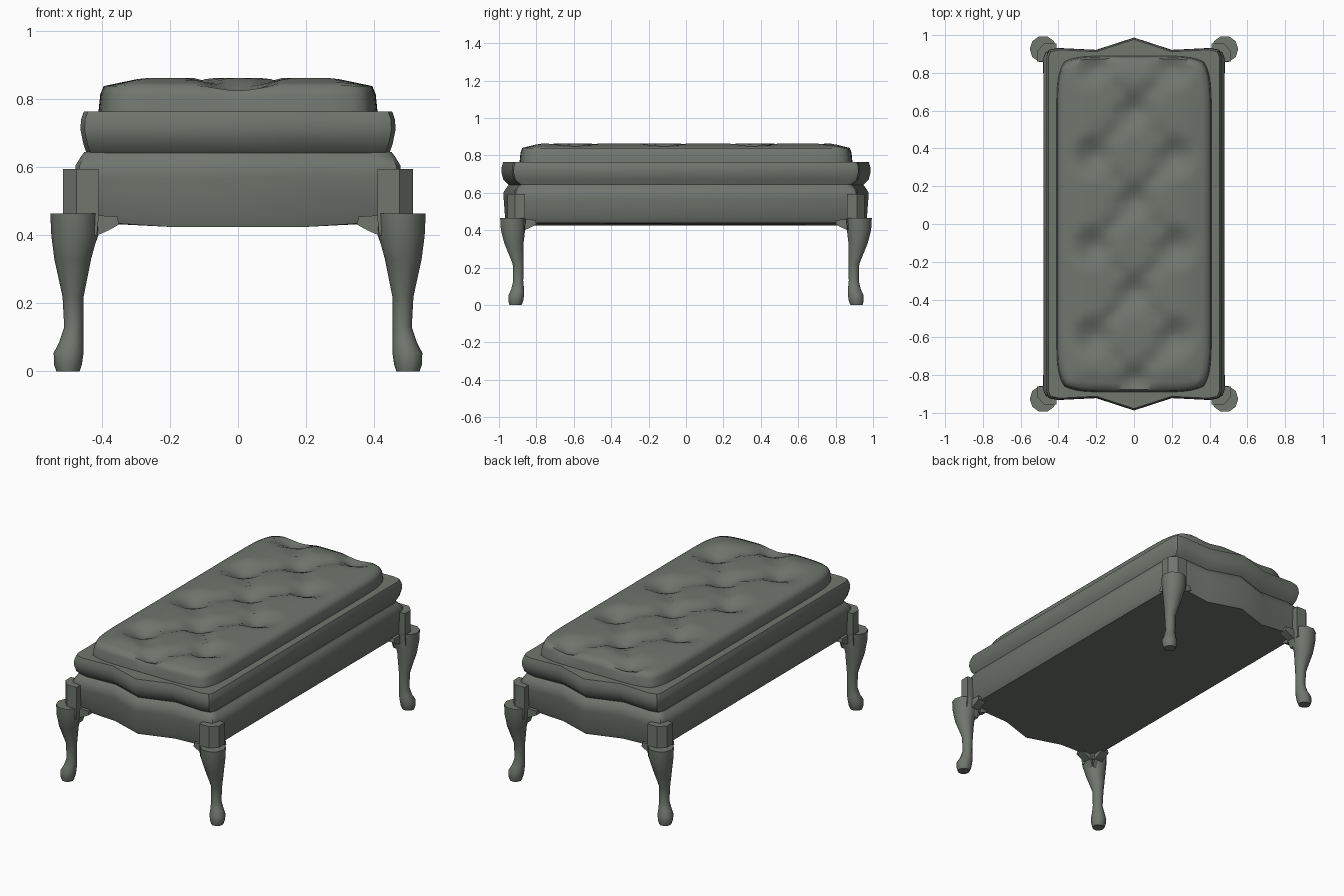
import bpy, bmesh, math
from mathutils import Vector

if "Cube" in bpy.data.objects:
    bpy.data.objects.remove(bpy.data.objects["Cube"])

mat = bpy.data.materials.new("grey_green")
mat.diffuse_color = (0.16, 0.18, 0.155, 1)
mat.use_nodes = True
mat.node_tree.nodes["Principled BSDF"].inputs["Base Color"].default_value = mat.diffuse_color


def finish(name, bm, angle=40, mirror=False):
    bmesh.ops.recalc_face_normals(bm, faces=bm.faces)
    me = bpy.data.meshes.new(name)
    bm.to_mesh(me)
    bm.free()
    ob = bpy.data.objects.new(name, me)
    bpy.context.collection.objects.link(ob)
    me.materials.append(mat)
    bpy.ops.object.select_all(action='DESELECT')
    ob.select_set(True)
    bpy.context.view_layer.objects.active = ob
    bpy.ops.object.shade_smooth_by_angle(angle=math.radians(angle))
    if mirror:
        m = ob.modifiers.new("mirror", 'MIRROR')
        m.use_axis = (True, True, False)
        m.use_mirror_merge = False
    return ob


def loft(bm, rings):
    rows = [[bm.verts.new(p) for p in r] for r in rings]
    n = len(rows[0])
    for a, b in zip(rows, rows[1:]):
        for i in range(n):
            j = (i + 1) % n
            bm.faces.new((a[i], a[j], b[j], b[i]))
    bm.faces.new(rows[0][::-1])
    bm.faces.new(rows[-1])


def outline(z, hw, y, drop=0.0):
    # rectangle with a shallow pointed bow on both short ends
    q = [(0, y + .065, z - drop), (.2, y, z - drop), (hw - .06, y + .01, z),
         (hw - .012, y, z), (hw, y - .03, z)]
    right = q + [(a, -b, c) for a, b, c in reversed(q)]
    return right + [(-a, b, c) for a, b, c in reversed(right[1:-1])]


# Apron frame
bm = bmesh.new()
loft(bm, [outline(.438, .455, .89, .013), outline(.47, .472, .902, .008),
          outline(.57, .478, .91), outline(.605, .478, .91),
          outline(.63, .463, .893), outline(.645, .452, .88)])
finish("apron", bm)

# Padded band below the cushion
bm = bmesh.new()
loft(bm, [outline(.64, .445, .88), outline(.67, .455, .912),
          outline(.71, .463, .922), outline(.74, .462, .92),
          outline(.765, .453, .912)])
finish("padded_band", bm)

# Tufted cushion: staggered buttons joined by diagonal folds
buttons = [Vector((0, y)) for y in (.6, .12, -.36, -.84)]
buttons += [Vector((s * .21, y)) for s in (-1, 1) for y in (.84, .36, -.12, -.6)]
folds = [(a, b) for a in buttons for b in buttons
         if a.x == 0 and b.x != 0 and abs(a.y - b.y) < .3]


def seg_dist(p, a, b):
    d = b - a
    t = max(0, min(1, (p - a).dot(d) / d.length_squared))
    return (p - a - d * t).length


def height(x, y):
    p = Vector((x, y))
    pit = max(0, 1 - min((p - b).length for b in buttons) / .125)
    crease = max(0, 1 - min(seg_dist(p, a, b) for a, b in folds) / .07)
    edge = min(1, (.4 - abs(x)) / .12, (.885 - abs(y)) / .1)
    return .838 + .025 * max(0, edge) - max(.06 * pit, .022 * crease) * min(1, .25 + edge)


NX, NY = 24, 52
bm = bmesh.new()
grid = []
for j in range(NY + 1):
    row = []
    for i in range(NX + 1):
        x, y = -.395 + .79 * i / NX, -.875 + 1.75 * j / NY
        px = x * (1 - .10 * abs(y / .875) ** 14)
        py = y * (1 - .035 * abs(x / .395) ** 6)
        row.append(bm.verts.new((px, py, height(x, y))))
    grid.append(row)
for j in range(NY):
    for i in range(NX):
        bm.faces.new((grid[j][i], grid[j][i + 1], grid[j + 1][i + 1], grid[j + 1][i]))
for z, grow in ((.815, .010), (.755, .006)):
    edges = [e for e in bm.edges if e.is_boundary]
    new = bmesh.ops.extrude_edge_only(bm, edges=edges)["geom"]
    for v in (g for g in new if isinstance(g, bmesh.types.BMVert)):
        v.co.x *= 1 + grow / .395
        v.co.y *= 1 + grow / .875
        v.co.z = z
finish("tufted_cushion", bm, 60)

# Cabriole leg: z, centre x, centre y, radius
LEG = [(0, .50, .912, .034), (.02, .50, .91, .041), (.055, .498, .907, .044),
       (.085, .49, .9, .036), (.13, .483, .897, .028), (.22, .485, .897, .031),
       (.33, .486, .92, .054), (.40, .481, .925, .068), (.465, .481, .926, .071)]
bm = bmesh.new()
loft(bm, [[(x + r * math.cos(k * math.pi / 5), y + r * math.sin(k * math.pi / 5), z)
           for k in range(10)] for z, x, y, r in LEG])
finish("legs", bm, 40, True)

# Corner post above the knee, outer corner chamfered
bm = bmesh.new()
loft(bm, [[(.41 + g, .86 + g, z), (.514, .86 + g, z), (.514, .915, z),
           (.475, .955, z), (.41 + g, .955, z)]
          for z, g in ((.40, .005), (.45, 0), (.595, 0))])
finish("corner_posts", bm, 30, True)

# Scrolled brackets reaching inward from each post
PROFILE = [(0, .46), (.07, .455), (.075, .432), (.045, .415), (.015, .402), (0, .36)]
bm = bmesh.new()
loft(bm, [[(.425 - u, y, z) for u, z in PROFILE] for y in (.875, .925)])
loft(bm, [[(x, .875 - u, z) for u, z in PROFILE] for x in (.43, .482)])
finish("leg_brackets", bm, 30, True)
